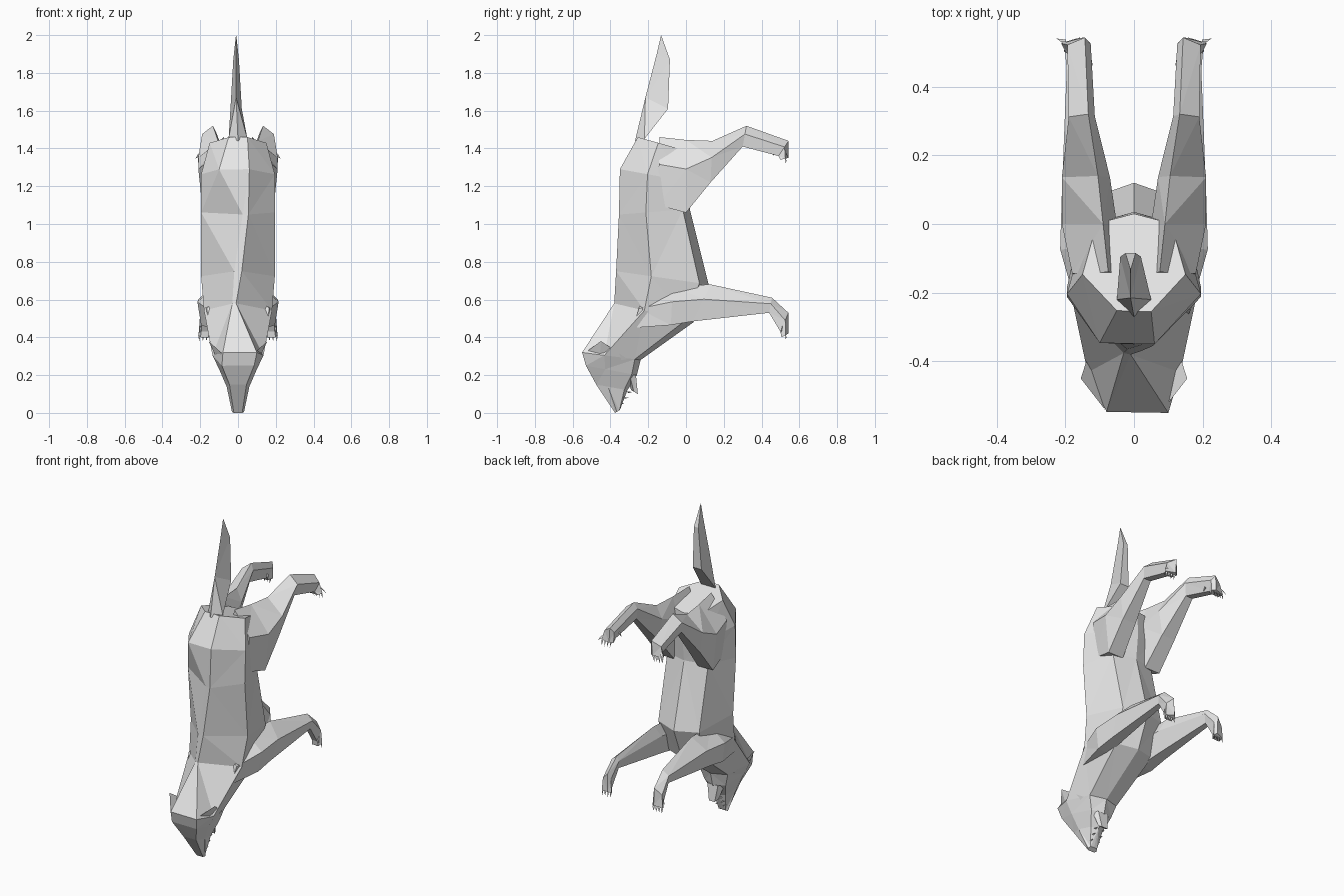
import bpy, bmesh
from mathutils import Vector

cube = bpy.data.objects.get("Cube")
if cube:
    bpy.data.objects.remove(cube)

grey = bpy.data.materials.new("plain grey")
grey.use_nodes = True
tone = (0.8, 0.8, 0.8, 1)
grey.diffuse_color = tone
grey.node_tree.nodes["Principled BSDF"].inputs["Base Color"].default_value = tone


# Cross-sections: (x, share of the way from the back edge to the belly edge)
def trunk(half, crest, ridge=0):
    """Ridge shifts the spine sideways; crest is the flat half width along it."""
    right = [(half, .38), (half * .72, .9)]
    left = [(-x, t) for x, t in reversed(right)]
    return [(ridge + crest, 0)] + right + [(0, 1)] + left + [(ridge - crest, .01)]


def limb(cx, half):
    """High edge lies toward the inside of the leg."""
    shape = [(-.5, 0), (1, .4), (.7, 1), (-.6, 1), (-1, .35)]
    return [(cx + half * a, t) for a, t in shape]


def blade(cx, half):
    return [(cx, 0), (cx + half, 1), (cx - half, 1)]


def finish(name, bm):
    bmesh.ops.triangulate(bm, faces=bm.faces[:])
    bmesh.ops.recalc_face_normals(bm, faces=bm.faces[:])
    mesh = bpy.data.meshes.new(name)
    bm.to_mesh(mesh)
    bm.free()
    mesh.materials.append(grey)
    obj = bpy.data.objects.new(name, mesh)
    bpy.context.collection.objects.link(obj)


def loft(name, sections, side=1):
    """Each section: cross-section, then y, z of its back edge and of its belly edge."""
    bm = bmesh.new()
    rings = [[bm.verts.new((side * x, y0 + (y1 - y0) * t, z0 + (z1 - z0) * t)) for x, t in shape]
             for shape, y0, z0, y1, z1 in sections]
    n = len(rings[0])
    for lower, upper in zip(rings, rings[1:]):
        for i in range(n):
            j = (i + 1) % n
            bm.faces.new((lower[i], lower[j], upper[j], upper[i]))
    bm.faces.new(rings[0])
    bm.faces.new(rings[-1])
    finish(name, bm)


def hull(name, points, side=1):
    bm = bmesh.new()
    for x, y, z in points:
        bm.verts.new((side * x, y, z))
    bmesh.ops.convex_hull(bm, input=bm.verts[:])
    finish(name, bm)


def spike(name, base, tip, r, side=1):
    """Small pointed claw or tooth."""
    b = Vector(base)
    hull(name, [b + Vector((r, 0, 0)), b + Vector((-r, 0, r)), b + Vector((-r, r, -r)), tip], side)


# Torso from rump to neck base
loft("torso", [
    (trunk(.15, .05), -.255, 1.46, .03, 1.38),
    (trunk(.195, .08, -.02), -.35, 1.29, .035, 1.22),
    (trunk(.195, .015, .04), -.355, 1.05, .02, 1.08),
    (trunk(.195, .02), -.37, .75, .12, .68),
    (trunk(.18, .01, -.02), -.38, .58, .04, .48),
])

# Neck, skull and muzzle
loft("neck", [
    (trunk(.18, .01, -.02), -.38, .58, .04, .48),
    (trunk(.135, .09, .01), -.55, .32, -.24, .28),
])
loft("head", [
    (trunk(.135, .09, .01), -.55, .32, -.24, .28),
    (trunk(.10, .085), -.53, .25, -.26, .20),
    (trunk(.06, .045), -.475, .15, -.31, .12),
    (trunk(.032, .022), -.375, .0, -.35, .015),
])
loft("lower_jaw", [
    (limb(0, .055), -.32, .20, -.265, .20),
    (limb(0, .03), -.29, .12, -.255, .10),
])

# Tail, ridged toward the front
loft("tail", [
    (blade(0, .05), -.27, 1.44, -.22, 1.45),
    (blade(-.01, .03), -.215, 1.67, -.095, 1.61),
    (blade(-.01, .015), -.155, 1.90, -.085, 1.87),
    (blade(-.01, .002), -.132, 2.0, -.128, 1.99),
])

FRONT_LEG = [
    (limb(.12, .045), -.23, .62, -.28, .45),
    (limb(.15, .065), -.07, .67, -.08, .465),
    (limb(.155, .055), .13, .68, .04, .485),
    (limb(.17, .026), .455, .61, .44, .53),
    (limb(.175, .028), .542, .53, .50, .43),
    (limb(.175, .034), .543, .42, .505, .40),
]
HIND_LEG = [
    (limb(.11, .07), -.14, 1.46, -.15, 1.10),
    (limb(.13, .08), 0, 1.445, 0, 1.06),
    (limb(.14, .07), .14, 1.44, .13, 1.22),
    (limb(.152, .038), .32, 1.52, .30, 1.41),
    (limb(.16, .034), .543, 1.44, .49, 1.36),
    (limb(.17, .042), .543, 1.35, .50, 1.34),
]

for side, word in ((1, "left"), (-1, "right")):
    loft(word + "_front_leg", FRONT_LEG, side)
    loft(word + "_hind_leg", HIND_LEG, side)
    # Ears lie back along the skull
    hull(word + "_ear", [(.085, -.54, .315), (.155, -.45, .38), (.11, -.31, .285), (.10, -.46, .26)], side)
    # Claws on both paws
    for k in range(4):
        x = .148 + k * .019
        spike(word + "_front_claw", (x, .525, .41), (x, .53, .38), .006, side)
        spike(word + "_hind_claw", (x, .525, 1.345), (x + .005, .53, 1.31), .006, side)
    # Outer toe claws and dew claws
    spike(word + "_front_dew_claw", (.195, .51, .46), (.205, .50, .42), .007, side)
    spike(word + "_hind_outer_claw", (.205, .53, 1.37), (.226, .54, 1.345), .007, side)
    spike(word + "_hind_dew_claw", (.13, .47, 1.39), (.12, .46, 1.36), .007, side)
    # Teeth on the upper jaw
    for k in range(3):
        y, z = -.35 + k * .02, .05 + k * .03
        spike(word + "_upper_tooth", (.028, y, z), (.026, y + .025, z), .005, side)
